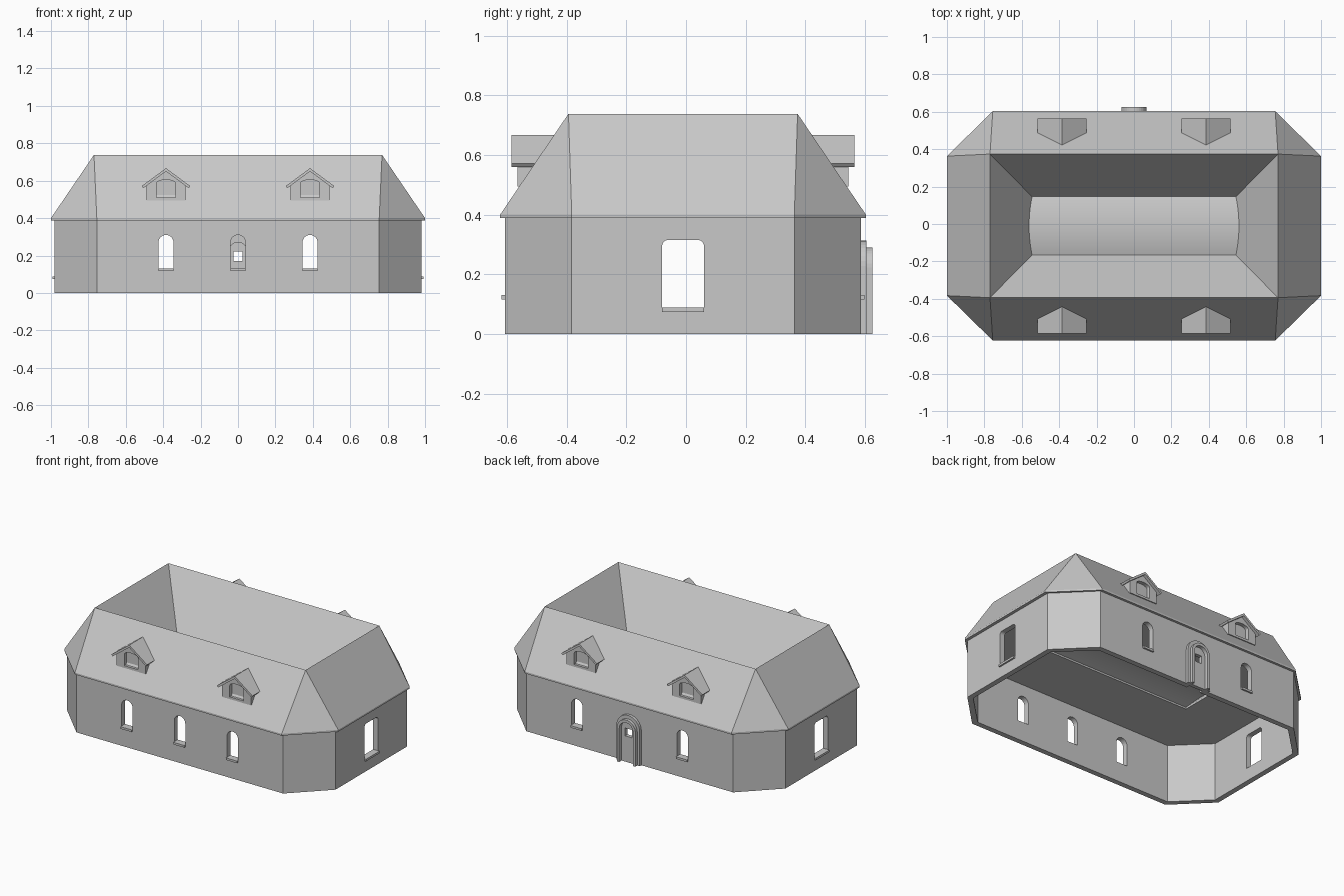
import bpy, bmesh
from math import pi, sin, cos
from mathutils import Matrix, Vector

cube = bpy.data.objects.get("Cube")
if cube:
    bpy.data.objects.remove(cube)

GREY = bpy.data.materials.new("plain_grey")
GREY.use_nodes = True
GREY.diffuse_color = (0.58, 0.58, 0.58, 1)
GREY.node_tree.nodes["Principled BSDF"].inputs["Base Color"].default_value = (0.58, 0.58, 0.58, 1)

CY = -0.01                      # centre line of the house
FRONT, END = 0.597, 0.98        # distance of the wall faces from the centre
WALL, EAVE, RIM = 0.39, 0.40, 0.738
THICK = 0.035


def facade(turn):
    """Local frame of a facade: x along the wall, -y outward, z up."""
    return Matrix.Translation((0, CY, 0)) @ Matrix.Rotation(turn * pi / 2, 4, 'Z')


def finish(name, bm, matrix=Matrix(), smooth=False):
    bmesh.ops.remove_doubles(bm, verts=bm.verts, dist=1e-5)
    bmesh.ops.recalc_face_normals(bm, faces=bm.faces)
    bm.transform(matrix)
    for f in bm.faces:
        f.smooth = smooth
    mesh = bpy.data.meshes.new(name)
    bm.to_mesh(mesh)
    bm.free()
    mesh.materials.append(GREY)
    ob = bpy.data.objects.new(name, mesh)
    bpy.context.scene.collection.objects.link(ob)
    return ob


def prism(name, profile, y0, y1, matrix):
    """Extrude an (x, z) profile from y0 to y1."""
    bm = bmesh.new()
    a, b = [[bm.verts.new((x, y, z)) for x, z in profile] for y in (y0, y1)]
    bm.faces.new(a)
    bm.faces.new(b)
    for i in range(len(a)):
        bm.faces.new((a[i - 1], a[i], b[i], b[i - 1]))
    return finish(name, bm, matrix)


def arch(hw, z0, z1, rx, rz, x=0, n=8):
    """Upright opening whose top corners are quarter ellipses."""
    half = [(hw - rx + rx * cos(i / n * pi / 2), z1 - rz + rz * sin(i / n * pi / 2))
            for i in range(n + 1)]
    right = [(hw, z0)] + half
    pts = right + [(-u, v) for u, v in reversed(right)]
    if rx == hw:                # the two halves share their top point
        pts.pop(len(right))
    return [(x + u, v) for u, v in pts]


def box(x, hw, z0, z1):
    return [(x - hw, z0), (x + hw, z0), (x + hw, z1), (x - hw, z1)]


def cut(ob, cutters):
    for c in cutters:
        m = ob.modifiers.new("opening", 'BOOLEAN')
        m.operation, m.solver, m.object = 'DIFFERENCE', 'EXACT', c
    dg = bpy.context.evaluated_depsgraph_get()
    mesh = bpy.data.meshes.new_from_object(ob.evaluated_get(dg))
    ob.modifiers.clear()
    ob.data = mesh
    for c in cutters:
        bpy.data.objects.remove(c)


def octagon(hx, hy, cx, cy):
    """Rectangle with cut corners; cx and cy are where the cuts begin."""
    return [(cx, -hy), (hx, -cy), (hx, cy), (cx, hy),
            (-cx, hy), (-hx, cy), (-hx, -cy), (-cx, -hy)]


# Walls: an octagonal ring
bm = bmesh.new()
outer = octagon(END, FRONT, 0.755, 0.373)
inner = octagon(END - THICK, FRONT - THICK, 0.74, 0.36)
loops = [[bm.verts.new((x, y, z)) for x, y in ring]
         for ring, z in ((outer, 0), (outer, WALL), (inner, WALL), (inner, 0))]
for k in range(4):
    a, b = loops[k - 1], loops[k]
    for i in range(8):
        bm.faces.new((a[i - 1], a[i], b[i], b[i - 1]))
walls = finish("walls", bm, facade(0))

# Windows: openings with sills
openings = []


def window(turn, dist, x, hw, z0, z1, r):
    openings.append(prism("cutter", arch(hw, z0, z1, r, r, x), -dist - 0.1, -dist + 0.1, facade(turn)))
    prism("window_sill", box(x, hw, z0, z0 + 0.014), -dist - 0.011, -dist + THICK, facade(turn))


for x in (-0.385, 0, 0.385):
    window(0, FRONT, x, 0.04, 0.116, 0.31, 0.04)
    if x:
        window(2, FRONT, x, 0.04, 0.116, 0.31, 0.04)
for turn in (1, 3):
    window(turn, END, 0, 0.07, 0.074, 0.315, 0.02)

# Door: stepped arched surround and a panel with a small square light
back = facade(2)
openings.append(prism("cutter", arch(0.05, -0.1, 0.27, 0.05, 0.05), -FRONT - 0.1, -FRONT + 0.1, back))
cut(walls, openings)


def surround(name, hw_out, top, hw_in, y0, y1):
    bm = bmesh.new()
    o = arch(hw_out, 0, top, hw_out, hw_out)
    i = arch(hw_in, 0, top - hw_out + hw_in, hw_in, hw_in)
    loops = [[bm.verts.new((x, y, z)) for x, z in p]
             for p, y in ((o, y0), (o, y1), (i, y1), (i, y0))]
    for k in range(4):
        a, b = loops[k - 1], loops[k]
        for j in range(1, len(a)):
            bm.faces.new((a[j - 1], a[j], b[j], b[j - 1]))
    for end in (0, -1):
        bm.faces.new([l[end] for l in loops])
    finish(name, bm, back)


surround("door_surround_outer", 0.085, 0.313, 0.05, -0.615, -FRONT + 0.01)
surround("door_surround_inner", 0.068, 0.29, 0.05, -0.635, -0.61)
door = prism("door_panel", arch(0.051, 0, 0.272, 0.051, 0.051), -0.61, -0.585, back)
cut(door, [prism("cutter", box(0, 0.025, 0.17, 0.222), -0.7, -0.5, back)])

# Roof: ring with outer slopes up to the rim and inner slopes down to the well
bm = bmesh.new()


def rect(hx, hy, z):
    return [bm.verts.new(p) for p in ((hx, -hy, z), (hx, hy, z), (-hx, hy, z), (-hx, -hy, z))]


def bridge(o, r):
    """Join an eight-sided loop to a four-sided one."""
    for k in range(4):
        bm.faces.new((o[2 * k], o[(2 * k + 1) % 8], r[k]) if k % 2 == 0 else (o[2 * k], o[2 * k + 1], r[k]))
        bm.faces.new((o[2 * k + 1], o[(2 * k + 2) % 8], r[(k + 1) % 4], r[k]))


eave = octagon(1.0, 0.613, 0.755, 0.373)
low, high = [[bm.verts.new((x, y, z)) for x, y in eave] for z in (WALL - 0.002, EAVE)]
WX, WY = 0.545, 0.156
rim, well, hole = rect(0.77, 0.384, RIM), rect(WX, WY, EAVE), rect(WX, WY, WALL - 0.002)
bridge(high, rim)
bridge(low, hole)
for a, b in ((low, high), (rim, well), (well, hole)):
    for i in range(len(a)):
        bm.faces.new((a[i - 1], a[i], b[i], b[i - 1]))
finish("roof", bm, facade(0))

# Shallow barrel vault closing the well, its ends meeting the inner slopes
bm = bmesh.new()
rows = []
for i in range(17):
    t = i / 8 - 1
    rise = 0.024 * (1 - t * t)
    x = WX + rise * (0.77 - WX) / (RIM - EAVE)
    rows.append([bm.verts.new((s * x, WY * t, EAVE + rise)) for s in (-1, 1)])
for a, b in zip(rows, rows[1:]):
    bm.faces.new((a[0], a[1], b[1], b[0]))
vault = finish("vault", bm, facade(0), smooth=True)
if sum(f.normal.z for f in vault.data.polygons) < 0:
    vault.data.flip_normals()

# Dormers with gabled roofs and recessed arched windows
for turn in (0, 2):
    frame = facade(turn)
    for x in (-0.385, 0.385):
        at = frame @ Matrix.Translation(Vector((x, 0, 0)))
        body = prism("dormer_body", [(-0.105, 0.495), (0.105, 0.495), (0.105, 0.572),
                                     (0, 0.652), (-0.105, 0.572)], -0.555, -0.42, at)
        cut(body, [prism("cutter", arch(0.05, 0.51, 0.605, 0.05, 0.02), -0.6, -0.53, at)])
        prism("dormer_roof", [(-0.13, 0.571), (-0.121, 0.56), (0, 0.65), (0.121, 0.56),
                              (0.13, 0.571), (0, 0.667)], -0.575, -0.42, at)
